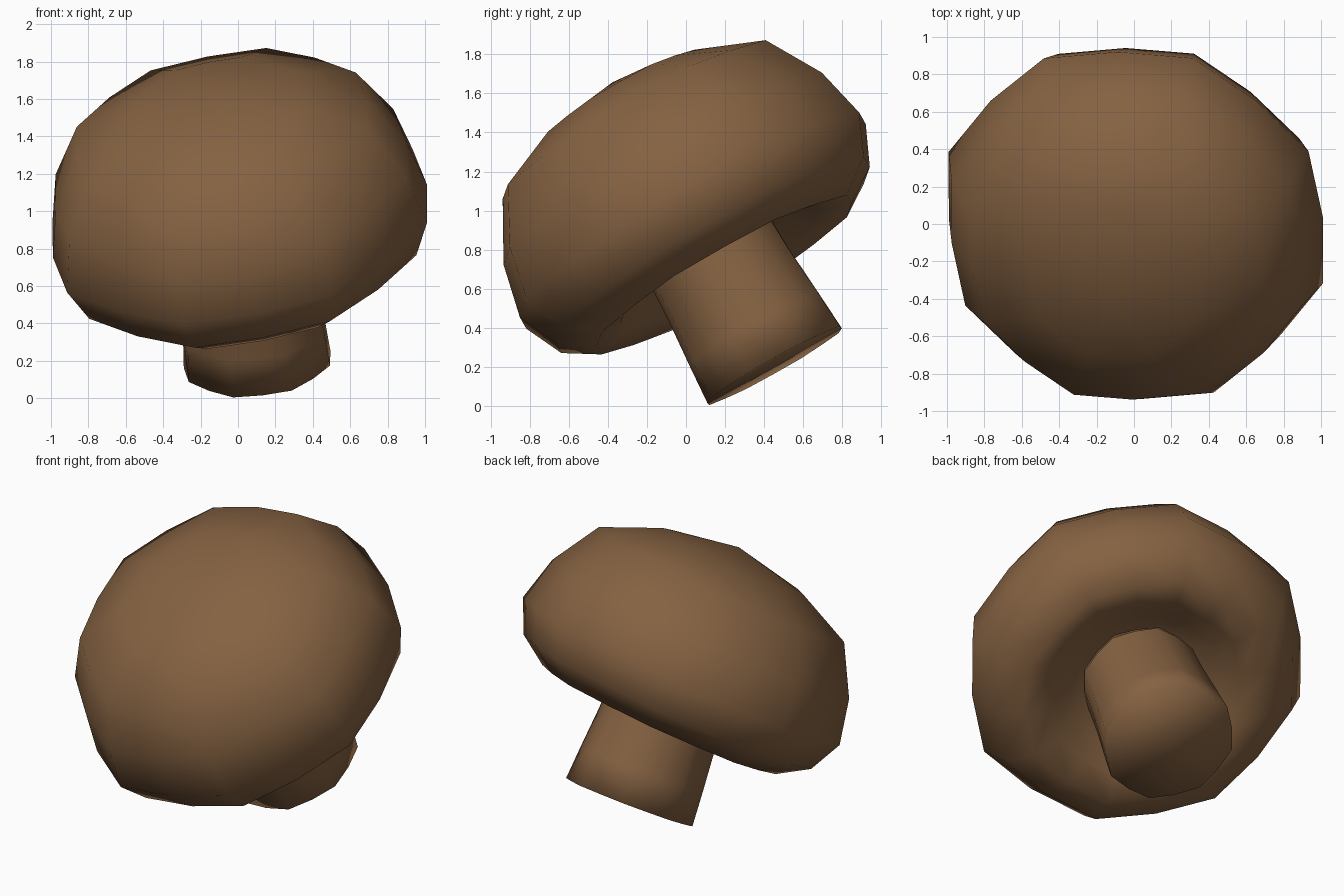
import bpy, bmesh, math
from mathutils import Vector

if "Cube" in bpy.data.objects:
    bpy.data.objects.remove(bpy.data.objects["Cube"])

SIDES = 16
TWIST = math.radians(3)

brown = bpy.data.materials.new("mushroom brown")
brown.diffuse_color = (0.235, 0.122, 0.054, 1)
brown.use_nodes = True
brown.node_tree.nodes["Principled BSDF"].inputs["Base Color"].default_value = brown.diffuse_color


def lathe(name, axis, centre, profile):
    """Revolve (radius, height) points about a leaning axis; radius 0 is a pole."""
    tilt = Vector((0, 0, 1)).rotation_difference(Vector(axis))
    centre = Vector(centre)
    bm = bmesh.new()
    rings = []
    for r, h in profile:
        count = 1 if r == 0 else SIDES
        ring = []
        for i in range(count):
            a = math.tau * i / SIDES + TWIST
            # a slightly eight-cornered outline
            k = r * (1.015 if i % 2 else 0.975)
            p = Vector((k * math.cos(a), k * math.sin(a), h))
            ring.append(bm.verts.new(tilt @ p + centre))
        rings.append(ring)
    for up, low in zip(rings, rings[1:]):
        for i in range(SIDES):
            j = (i + 1) % SIDES
            if len(up) == 1:
                bm.faces.new((up[0], low[i], low[j]))
            elif len(low) == 1:
                bm.faces.new((up[i], low[0], up[j]))
            else:
                bm.faces.new((up[i], low[i], low[j], up[j]))
    for f in bm.faces:
        f.smooth = True
    mesh = bpy.data.meshes.new(name)
    bm.to_mesh(mesh)
    bm.free()
    mesh.materials.append(brown)
    obj = bpy.data.objects.new(name, mesh)
    bpy.context.collection.objects.link(obj)
    return obj


# Domed cap with a rolled rim and a hollow underside
lathe("cap", (-0.165, -0.495, 0.853), (0, 0.005, 1.0),
      [(0, 0.77), (0.46, 0.68), (0.81, 0.52), (0.98, 0.22), (1.045, -0.06),
       (0.95, -0.265), (0.77, -0.385), (0.60, -0.34), (0.47, -0.24), (0.36, -0.21)])

# Stem, flaring slightly to a closed base
lathe("stem", (-0.09, -0.49, 0.867), (0.02, 0.005, 1.0),
      [(0.36, -0.20), (0.37, -0.45), (0.39, -0.70), (0.405, -0.915), (0, -0.92)])
